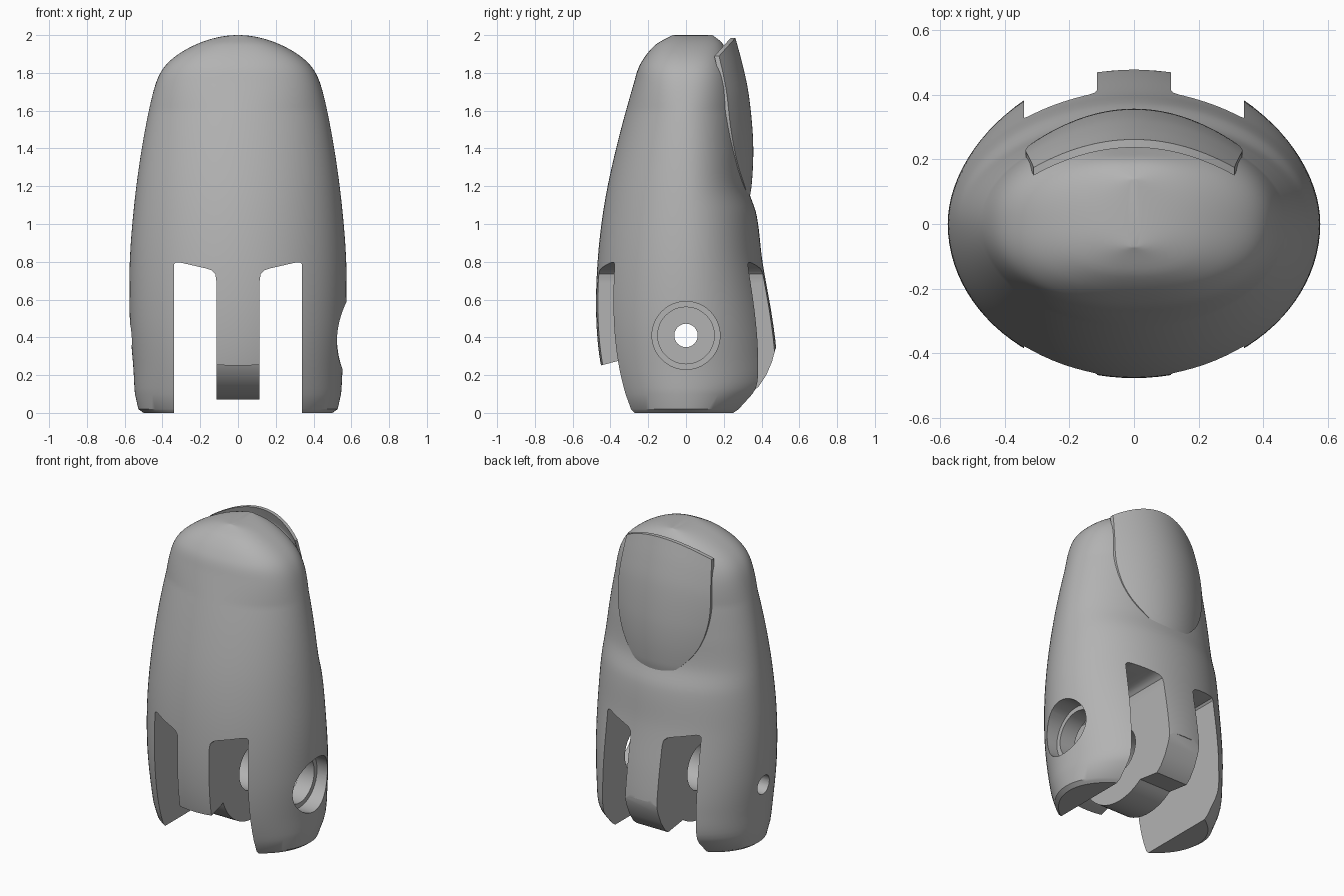
import bpy, bmesh, math
from math import sin, cos, pi

cube = bpy.data.objects.get("Cube")
if cube:
    bpy.data.objects.remove(cube, do_unlink=True)

grey = bpy.data.materials.new("plain_grey")
grey.use_nodes = True
grey.diffuse_color = (0.45, 0.45, 0.45, 1)
grey.node_tree.nodes["Principled BSDF"].inputs["Base Color"].default_value = grey.diffuse_color


def curve(keys, z):
    """Smooth interpolation through (z, value) keys."""
    if z <= keys[0][0]:
        return keys[0][1]
    for i in range(len(keys) - 1):
        (z0, v0), (z1, v1) = keys[i], keys[i + 1]
        if z <= z1:
            def slope(j):
                lo, hi = keys[max(j - 1, 0)], keys[min(j + 1, len(keys) - 1)]
                return (hi[1] - lo[1]) / (hi[0] - lo[0])
            h = z1 - z0
            t = (z - z0) / h
            return ((1 + 2 * t) * (1 - t) ** 2 * v0 + t * t * (3 - 2 * t) * v1
                    + h * t * (1 - t) * ((1 - t) * slope(i) - t * slope(i + 1)))
    return keys[-1][1]


def finish(name, bm):
    bmesh.ops.recalc_face_normals(bm, faces=bm.faces)
    mesh = bpy.data.meshes.new(name)
    bm.to_mesh(mesh)
    bm.free()
    mesh.materials.append(grey)
    ob = bpy.data.objects.new(name, mesh)
    bpy.context.collection.objects.link(ob)
    return ob


def prism(name, outline, place, lo, hi):
    """Extrude a 2D outline; place(u, v, d) maps it into space."""
    bm = bmesh.new()
    ends = [[bm.verts.new(place(u, v, d)) for u, v in outline] for d in (lo, hi)]
    bm.faces.new(ends[0])
    bm.faces.new(ends[1][::-1])
    n = len(outline)
    for i in range(n):
        j = (i + 1) % n
        bm.faces.new((ends[0][i], ends[0][j], ends[1][j], ends[1][i]))
    return finish(name, bm)


def cut(target, cutter):
    cutter.hide_render = True
    mod = target.modifiers.new("cut", 'BOOLEAN')
    mod.operation = 'DIFFERENCE'
    mod.solver = 'EXACT'
    mod.object = cutter
    bpy.context.view_layer.objects.active = target
    bpy.ops.object.modifier_apply(modifier=mod.name)
    bpy.data.objects.remove(cutter, do_unlink=True)


def smooth(ob, angle):
    bpy.ops.object.select_all(action='DESELECT')
    ob.select_set(True)
    bpy.context.view_layer.objects.active = ob
    bpy.ops.object.shade_smooth_by_angle(angle=math.radians(angle))


# Fingertip body: half width, front depth and back depth by height
WIDTH = [(0, .5), (.03, .535), (.25, .555), (.5, .573), (.8, .573), (1.1, .55),
         (1.4, .51), (1.75, .445), (2, .39)]
FRONT = [(0, .37), (.04, .39), (.25, .45), (.5, .475), (.8, .468), (1.1, .433),
         (1.4, .37), (1.75, .275), (1.85, .24), (1.95, .16), (2, .07)]
BACK = [(0, .34), (.05, .4), (.14, .475), (.3, .48), (.5, .457), (.8, .405), (1.05, .373),
        (1.2, .325), (1.4, .31), (1.6, .295), (1.75, .27), (1.9, .22), (1.96, .19), (2, .14)]
SEG, RINGS = 96, 90

bm = bmesh.new()
rings = []
for r in range(RINGS + 1):
    t = r / RINGS
    z = 1.9996 * (1 - (1 - t) ** 1.5)
    z = 0.03 * r / 3 if r < 3 else z
    dome = math.sqrt(2 - z)
    a = (curve(WIDTH, z) ** -10 + dome ** -10) ** -0.1
    power = 2 / (2 + 0.5 * max(0, min(1, (z - 1.6) / 0.3)))
    ring = []
    for s in range(SEG):
        c, d = cos(2 * pi * s / SEG), sin(2 * pi * s / SEG)
        depth = curve(BACK if d > 0 else FRONT, z)
        ring.append(bm.verts.new((math.copysign(abs(c) ** power, c) * a,
                                  math.copysign(abs(d) ** power, d) * depth, z)))
    rings.append(ring)
for low, high in zip(rings, rings[1:]):
    for s in range(SEG):
        n = (s + 1) % SEG
        bm.faces.new((low[s], low[n], high[n], high[s]))
bm.faces.new(rings[0][::-1])
bm.faces.new(rings[-1])
body = finish("fingertip_body", bm)

# Slots between the side legs and the central tongue
slot = [(.115, -.1), (.115, .7), (.12, .735), (.14, .755), (.17, .765),
        (.31, .797), (.33, .797), (.34, .785), (.34, -.1)]
for side in (1, -1):
    cut(body, prism("slot_cutter", slot, lambda u, v, d: (side * u, d, v), -1, 1))

# Underside of the tongue: front stop, hinge barrel, curved back stop
HINGE = 0.41
under = [(-.6, .22), (-.455, .25), (-.34, .28)]
under += [(.34 * cos(q), HINGE + .34 * sin(q))
          for q in (math.radians(200 + 5 * k) for k in range(22))]
under += [(.35, .11), (.385, .14), (.425, .2), (.455, .27), (.474, .34),
          (.6, .4), (.6, -.1), (-.6, -.1)]
cut(body, prism("tongue_cutter", under, lambda u, v, d: (d, u, v), -.2, .2))

# Hinge bores: recess, wide bore through right leg and tongue, pin hole
for radius, lo, hi in ((.18, .45, 1), (.15, -.25, .8), (.062, -1, 0)):
    circle = [(radius * cos(2 * pi * k / 48), HINGE + radius * sin(2 * pi * k / 48))
              for k in range(48)]
    cut(body, prism("bore_cutter", circle, lambda u, v, d: (d, u, v), lo, hi))
smooth(body, 32)

# Fingernail: curved plate, thick where it sinks in, thin at the free edge
OUTLINE = [(0, .02), (.03, .115), (.08, .175), (.18, .25), (.3, .3), (.45, .328),
           (.6, .335), (.8, .325), (1, .31)]
CROWN = [(1.13, .335), (1.2, .347), (1.35, .356), (1.5, .352), (1.7, .33),
         (1.85, .298), (1.99, .26)]
ROWS, COLS = 40, 28
bm = bmesh.new()
layers = []
for inner in (0, 1):
    grid = []
    for r in range(ROWS + 1):
        t = (r / ROWS) ** 1.4
        row = []
        for c in range(COLS + 1):
            x = (2 * c / COLS - 1) * curve(OUTLINE, t)
            z = 1.13 + t * (0.855 - t * x * x)
            thick = 0.025 + 0.09 * max(0, min(1, (0.9 - t) / 0.15))
            y = curve(CROWN, 1.13 + t * 0.855) - x * x * (1.15 - 0.25 * t) - inner * thick
            row.append(bm.verts.new((x, y, z)))
        grid.append(row)
    for r in range(ROWS):
        for c in range(COLS):
            bm.faces.new((grid[r][c], grid[r][c + 1], grid[r + 1][c + 1], grid[r + 1][c]))
    rim = grid[0] + [g[-1] for g in grid[1:]] + grid[-1][-2::-1] + [g[0] for g in grid[-2:0:-1]]
    layers.append(rim)
for i in range(len(layers[0])):
    j = (i + 1) % len(layers[0])
    bm.faces.new((layers[0][i], layers[0][j], layers[1][j], layers[1][i]))
smooth(finish("fingernail", bm), 40)
